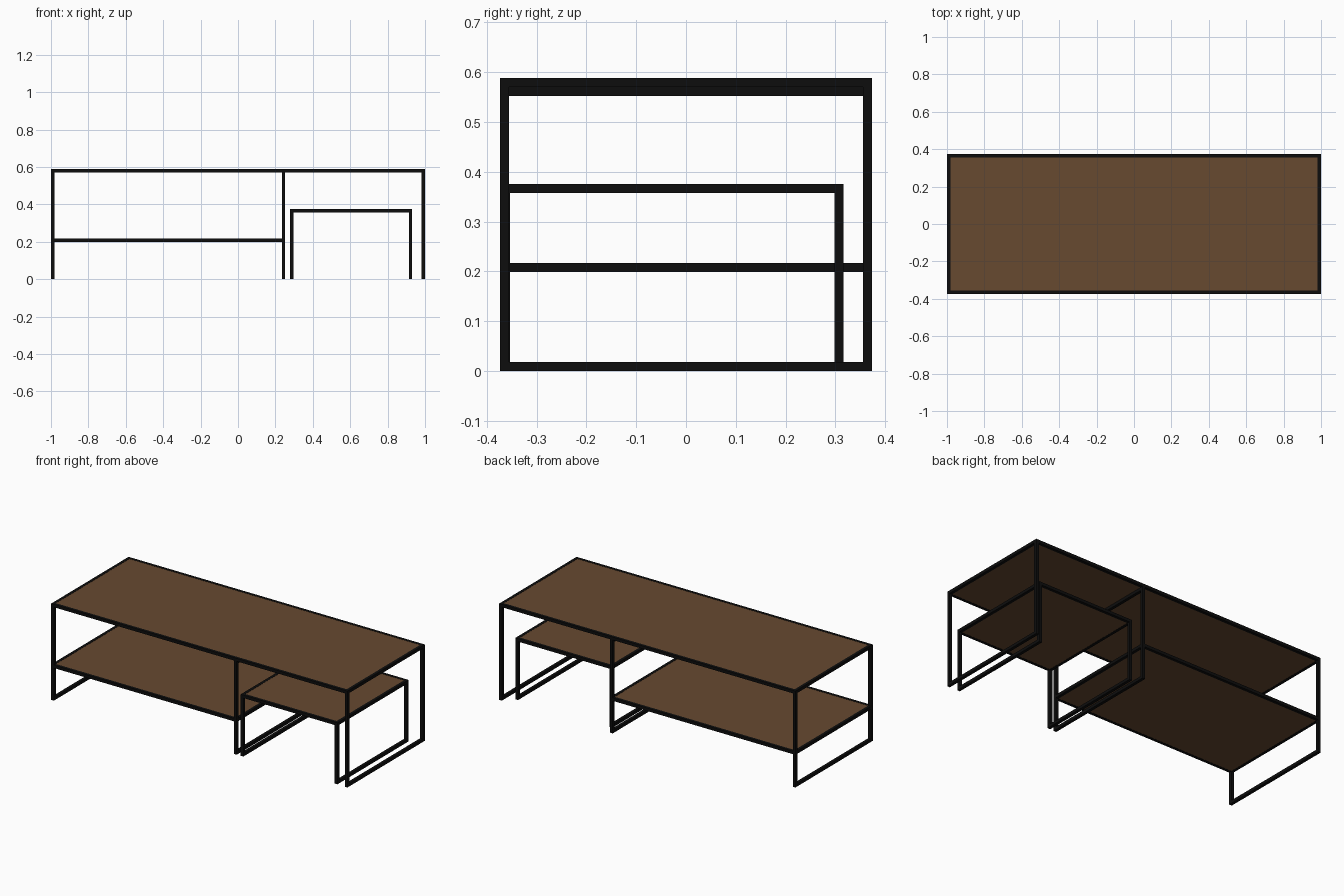
import bpy, bmesh
from mathutils import Matrix, Vector

if "Cube" in bpy.data.objects:
    bpy.data.objects.remove(bpy.data.objects["Cube"])

T = 0.018  # square tube size


def material(name, rgb):
    m = bpy.data.materials.new(name)
    m.diffuse_color = (*rgb, 1)
    m.use_nodes = True
    m.node_tree.nodes["Principled BSDF"].inputs["Base Color"].default_value = m.diffuse_color
    return m


BLACK = material("black metal", (0.004, 0.004, 0.004))
WOOD = material("dark brown wood", (0.135, 0.067, 0.030))


def boxes(name, spans, mat):
    """One object made of boxes given as (low corner, high corner)."""
    bm = bmesh.new()
    for lo, hi in spans:
        lo, hi = Vector(lo), Vector(hi)
        bmesh.ops.create_cube(bm, size=1, matrix=Matrix.Translation((lo + hi) / 2)
                              @ Matrix.Diagonal((*(hi - lo), 1)))
    me = bpy.data.meshes.new(name)
    bm.to_mesh(me)
    bm.free()
    me.materials.append(mat)
    ob = bpy.data.objects.new(name, me)
    bpy.context.collection.objects.link(ob)


def leg_loop(name, x, y0, y1, z1):
    """Rectangular side frame standing on the floor, x is its left face."""
    boxes(name, [
        ((x, y0, 0), (x + T, y0 + T, z1)),
        ((x, y1 - T, 0), (x + T, y1, z1)),
        ((x, y0 + T, 0), (x + T, y1 - T, T)),
        ((x, y0 + T, z1 - T), (x + T, y1 - T, z1))], BLACK)


def rails(name, x0, x1, y0, y1, z1):
    """Front and back rails between two side frames."""
    boxes(name, [((x0, y, z1 - T), (x1, y + T, z1)) for y in (y0, y1 - T)], BLACK)


def board(name, x0, x1, y0, y1, z1):
    """Wooden panel sitting nearly flush inside its frame."""
    boxes(name, [((x0, y0 + T, z1 - T + 0.001), (x1, y1 - T, z1 - 0.001))], WOOD)


# Main table: three side frames, top rails and top board
Y, H, MID = 0.373, 0.588, 0.234
for name, x in (("left_leg_frame", -1), ("middle_leg_frame", MID), ("right_leg_frame", 1 - T)):
    leg_loop(name, x, -Y, Y, H if x != MID else H - T)
rails("top_rails", -1 + T, 1 - T, -Y, Y, H)
board("top_board", -1 + T, 1 - T, -Y, Y, H)

# Lower shelf between the left and middle frames
S = 0.217
rails("shelf_rails", -1 + T, MID, -Y, Y, S)
boxes("shelf_side_rails", [((x, -Y + T, S - T), (x + T, Y - T, S)) for x in (-1, MID)], BLACK)
board("shelf_board", -1 + T, MID, -Y, Y, S)

# Small nesting table
X0, X1, Y0, Y1, Z = 0.278, 0.931, -0.371, 0.316, 0.375
leg_loop("small_table_left_leg_frame", X0, Y0, Y1, Z)
leg_loop("small_table_right_leg_frame", X1 - T, Y0, Y1, Z)
rails("small_table_rails", X0 + T, X1 - T, Y0, Y1, Z)
board("small_table_board", X0 + T, X1 - T, Y0, Y1, Z)
